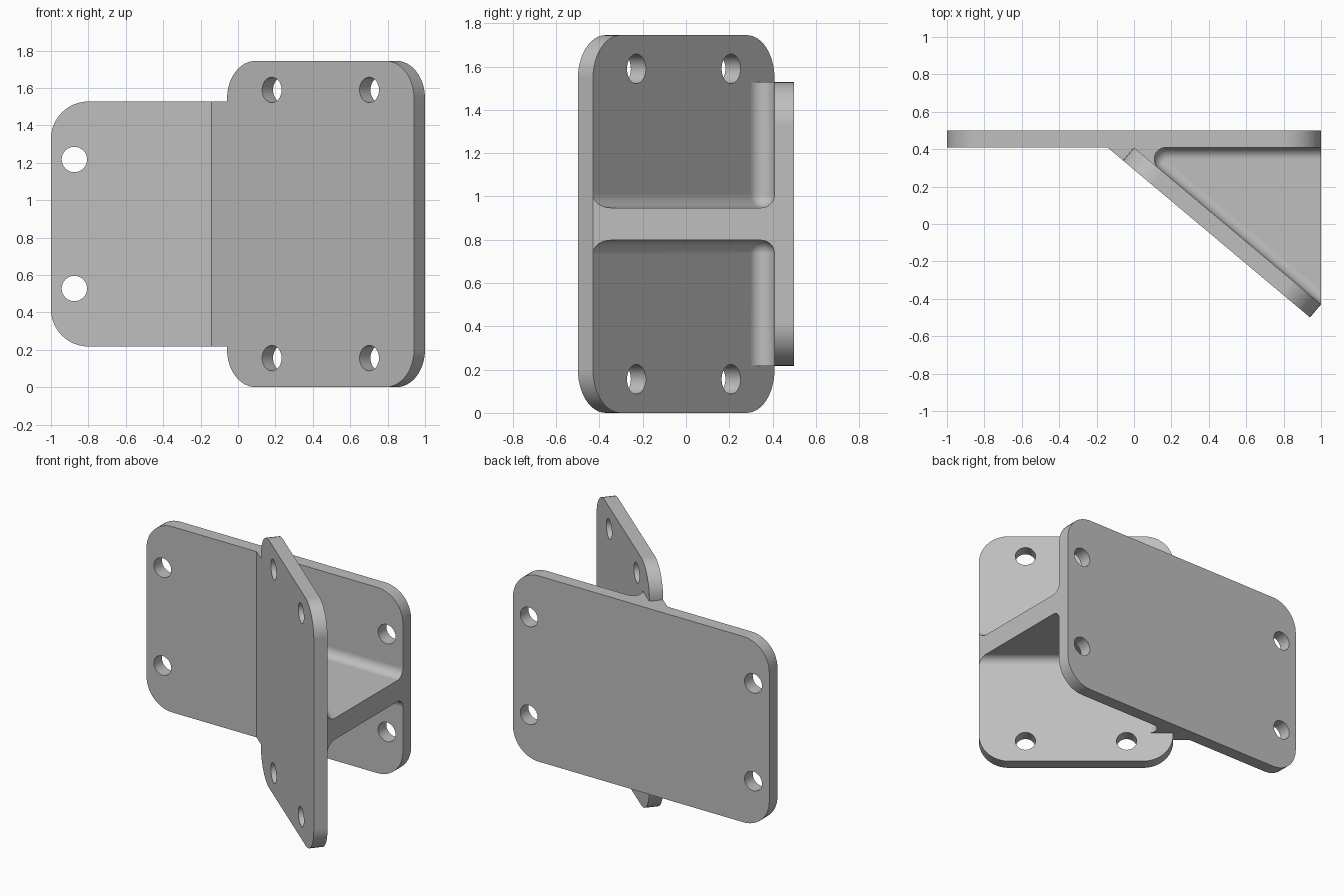
import bpy, bmesh
from math import sin, cos, tan, pi, radians
from mathutils import Matrix, Vector

if "Cube" in bpy.data.objects:
    bpy.data.objects.remove(bpy.data.objects["Cube"], do_unlink=True)

# Shared dimensions
THICK = 0.091
ANGLE = radians(40)
BACK_Y = 0.5 - THICK          # front surface of the back plate
MID_Z = 0.8725
HALF_Z = 0.655                # half height of back plate and gusset
CORNER, HOLE = 0.2, 0.068
FILLET = 0.062
WEB = 0.075                   # half thickness of the web
ALONG = Vector((cos(ANGLE), -sin(ANGLE), 0))
INWARD = Vector((sin(ANGLE), cos(ANGLE), 0))
UP = Vector((0, 0, 1))
HINGE = Vector((0, BACK_Y, MID_Z))

steel = bpy.data.materials.new("grey metal")
steel.use_nodes = True
GREY = (0.52, 0.52, 0.52, 1)
steel.diffuse_color = GREY
steel.node_tree.nodes["Principled BSDF"].inputs["Base Color"].default_value = GREY


def finish(obj):
    """Give the part its material and smooth its rounded faces."""
    obj.data.materials.clear()
    obj.data.materials.append(steel)
    bpy.ops.object.select_all(action='DESELECT')
    obj.select_set(True)
    bpy.context.view_layer.objects.active = obj
    bpy.ops.object.shade_smooth_by_angle(angle=radians(35))
    obj.modifiers.new("flat_faces", 'WEIGHTED_NORMAL').keep_sharp = True


def add_mesh(name, bm):
    bmesh.ops.recalc_face_normals(bm, faces=bm.faces)
    mesh = bpy.data.meshes.new(name)
    bm.to_mesh(mesh)
    bm.free()
    obj = bpy.data.objects.new(name, mesh)
    bpy.context.collection.objects.link(obj)
    finish(obj)


def arc(cx, cy, radius, start, end, steps):
    angles = [start + (end - start) * i / steps for i in range(steps + 1)]
    return [(cx + radius * cos(a), cy + radius * sin(a)) for a in angles]


def plate(name, half_w, half_h, hole_x, hole_y, centre, x_axis):
    """Rounded plate with four round holes, standing upright."""
    outline = []
    for i, (sx, sy) in enumerate([(1, 1), (-1, 1), (-1, -1), (1, -1)]):
        outline += arc(sx * (half_w - CORNER), sy * (half_h - CORNER), CORNER,
                       i * pi / 2, (i + 1) * pi / 2, 12)
    loops = [outline]
    for sx in (-1, 1):
        for sy in (-1, 1):
            loops.append(arc(sx * hole_x, sy * hole_y, HOLE, 0, 2 * pi, 32)[:-1])
    curve = bpy.data.curves.new(name, 'CURVE')
    curve.dimensions = '2D'
    curve.fill_mode = 'BOTH'
    curve.extrude = THICK / 2
    for loop in loops:
        spline = curve.splines.new('POLY')
        spline.points.add(len(loop) - 1)
        for point, (x, y) in zip(spline.points, loop):
            point.co = (x, y, 0, 1)
        spline.use_cyclic_u = True
    temp = bpy.data.objects.new(name + "_outline", curve)
    bpy.context.collection.objects.link(temp)
    bpy.context.view_layer.update()
    depsgraph = bpy.context.evaluated_depsgraph_get()
    mesh = bpy.data.meshes.new_from_object(temp.evaluated_get(depsgraph))
    bm = bmesh.new()
    bm.from_mesh(mesh)
    bpy.data.objects.remove(temp)
    bpy.data.meshes.remove(mesh)
    bmesh.ops.remove_doubles(bm, verts=bm.verts, dist=0.0001)
    frame = Matrix((x_axis, UP, x_axis.cross(UP))).transposed().to_4x4()
    bm.transform(Matrix.Translation(centre) @ frame)
    add_mesh(name, bm)


# Back plate and slanted plate
LENGTH = 1.305
plate("back_plate", 1, HALF_Z, 0.875, 0.345,
      HINGE + Vector((0, THICK / 2, 0)), Vector((1, 0, 0)))
plate("slanted_plate", LENGTH / 2, MID_Z, 0.34, 0.717,
      HINGE + ALONG * LENGTH / 2 - INWARD * THICK / 2, ALONG)

# Wedge that carries the slanted face on to the back plate
bm = bmesh.new()
corners = [HINGE, HINGE - INWARD * THICK,
           HINGE - Vector((THICK / sin(ANGLE), 0, 0))]
base = bm.faces.new([bm.verts.new(c - UP * HALF_Z) for c in corners])
top = bmesh.ops.extrude_face_region(bm, geom=[base])["geom"]
bmesh.ops.translate(bm, vec=UP * HALF_Z * 2,
                    verts=[g for g in top if isinstance(g, bmesh.types.BMVert)])
add_mesh("joint_wedge", bm)

# Gusset: horizontal web with filleted pockets above and below
bm = bmesh.new()
shared = {}


def vert(x, y, z):
    key = (round(x, 5), round(y, 5), round(z, 5))
    if key not in shared:
        shared[key] = bm.verts.new(key)
    return shared[key]


def face(verts):
    verts = list(dict.fromkeys(verts))
    if len(verts) > 2:
        bm.faces.new(verts)


def section(side, inset, height):
    """Pocket outline: back end, rounded acute corner, slanted end."""
    points = [(1, BACK_Y - inset)]
    points += arc(FILLET / tan(ANGLE / 2), BACK_Y - FILLET, FILLET - inset,
                  pi / 2, 3 * pi / 2 - ANGLE, 14)
    points.append((1, BACK_Y - tan(ANGLE) + inset / cos(ANGLE)))
    return [vert(x, y, MID_Z + side * height) for x, y in points]


STEPS = 8
end_cap, back_edge, slant_edge = [], [], []
for side in (1, -1):
    rings = []
    for i in range(STEPS + 1):
        a = pi / 2 * i / STEPS
        rings.append(section(side, FILLET * (1 - sin(a)),
                             WEB + FILLET * (1 - cos(a))))
    face(rings[0])
    for low, high in zip(rings, rings[1:]):
        for j in range(len(low) - 1):
            face([low[j], low[j + 1], high[j + 1], high[j]])
    # Rounded inner corner running to the end of the pocket
    rim, last = rings[-1], section(side, 0, HALF_Z)[1:-1]
    for j in range(len(last) - 1):
        face([rim[j + 1], rim[j + 2], last[j + 1], last[j]])
    tip = vert(0, BACK_Y, MID_Z + side * HALF_Z)
    face([tip] + last)
    end = [r[0] for r in reversed(rings)] + [r[-1] for r in rings]
    end_cap += end if side == 1 else end[::-1]
    back, slant = [tip, last[0], rim[1], rim[0]], [tip, last[-1], rim[-2], rim[-1]]
    back_edge += back if side == 1 else back[::-1]
    slant_edge += slant if side == 1 else slant[::-1]
for loop in (end_cap, back_edge, slant_edge):
    face(loop)
bmesh.ops.delete(bm, geom=[v for v in bm.verts if not v.link_faces], context='VERTS')
add_mesh("gusset", bm)
